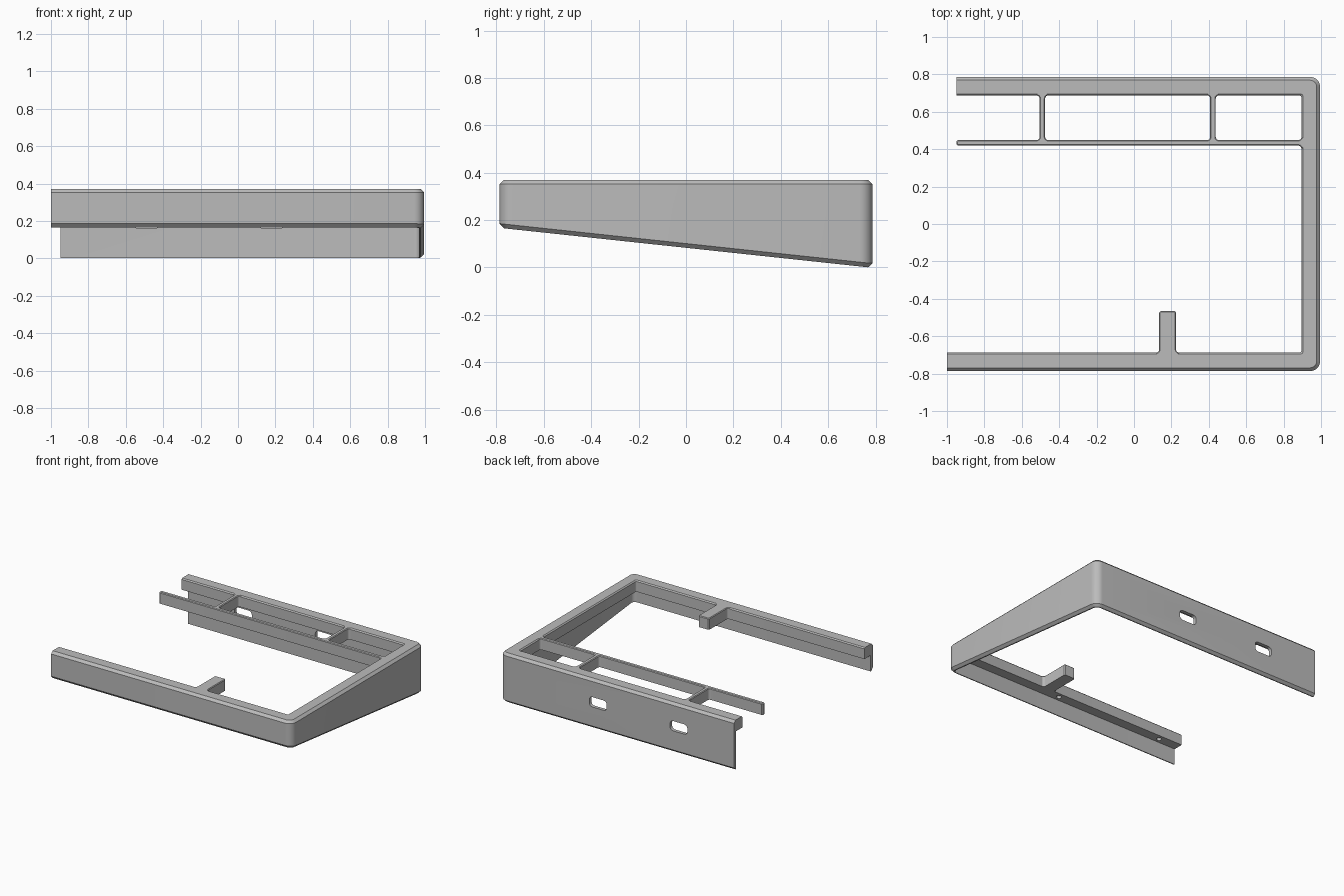
import bpy, bmesh, math

cube = bpy.data.objects.get("Cube")
if cube:
    bpy.data.objects.remove(cube, do_unlink=True)

grey = bpy.data.materials.new("plain grey")
grey.use_nodes = True
color = (0.5, 0.5, 0.5, 1)
grey.diffuse_color = color
grey.node_tree.nodes["Principled BSDF"].inputs["Base Color"].default_value = color

TOP = 0.37       # top face height
LIP = 0.285      # underside of the inward lip
HALF = 0.787     # half depth in y
CH = 0.018       # outer chamfer
WALL = 0.026     # skirt thickness
EDGE = 0.008     # small inner chamfer


def finish(name, bm):
    bmesh.ops.recalc_face_normals(bm, faces=bm.faces)
    mesh = bpy.data.meshes.new(name)
    bm.to_mesh(mesh)
    bm.free()
    mesh.materials.append(grey)
    obj = bpy.data.objects.new(name, mesh)
    bpy.context.collection.objects.link(obj)
    return obj


def base_z(y):
    return max(0.0, 0.083 - 0.107 * y)


def path(d, width):
    """Plan line of the U, moved inward by d, with rounded corners."""
    pts = [(-1.0, -HALF + d)]
    r = max(0.055 - d, 0.012)
    for side, start in ((-1, -90), (1, 0)):
        cx, cy = 0.995 - d - r, side * (HALF - d - r)
        for i in range(9):
            a = math.radians(start + i * 90 / 8)
            pts.append((cx + r * math.cos(a), cy + r * math.sin(a)))
    pts.append((-0.95, HALF - d))
    return pts


def frame():
    """Sweep the L-shaped section along the U, skirt ending on the slope."""
    w = 0.1
    section = [(0, CH, True), (0, TOP - CH, False), (CH, TOP, False),
               (w - EDGE, TOP, False), (w, TOP - EDGE, False),
               (w, LIP, False), (WALL, LIP, False),
               (WALL, 0, True), (CH, 0, True)]
    bm = bmesh.new()
    rails = []
    for d, z, on_slope in section:
        rails.append([bm.verts.new((x, y, z + base_z(y) if on_slope else z))
                      for x, y in path(d, w)])
    for a, b in zip(rails, rails[1:] + rails[:1]):
        for i in range(len(a) - 1):
            bm.faces.new((a[i], a[i + 1], b[i + 1], b[i]))
    bm.faces.new([r[0] for r in rails])
    bm.faces.new([r[-1] for r in rails])
    return finish("frame", bm)


def beam(name, mid, half, start, end, along_x=False, flare=(True, True)):
    """Straight bar flush with the top, with fillets where it meets others."""
    r = 0.016
    arc = [math.radians(i * 22.5) for i in range(5)]
    right = []
    for pos, sign, flared in ((start, 1, flare[0]), (end, -1, flare[1])):
        if flared:
            pts = [(half + r, pos - sign * 0.02)]
            pts += [(half + r - r * math.sin(a),
                     pos + sign * r * (1 - math.cos(a))) for a in arc]
        else:
            pts = [(half - EDGE, pos), (half, pos + sign * EDGE)]
        right += pts if sign > 0 else pts[::-1]
    outline = right + [(-u, v) for u, v in reversed(right)]
    bm = bmesh.new()
    loop = [bm.verts.new((v, mid + u, LIP) if along_x else (mid + u, v, LIP))
            for u, v in outline]
    face = bm.faces.new(loop)
    top = bmesh.ops.extrude_face_region(bm, geom=[face])["geom"]
    bmesh.ops.translate(bm, vec=(0, 0, TOP - LIP),
                        verts=[g for g in top if isinstance(g, bmesh.types.BMVert)])
    rim = [e for e in bm.edges if all(v.co.z > TOP - 0.001 for v in e.verts)]
    bmesh.ops.bevel(bm, geom=rim, offset=0.005, segments=1, affect='EDGES')
    return finish(name, bm)


def cut(target, cutter):
    mod = target.modifiers.new("cut", 'BOOLEAN')
    mod.operation, mod.solver, mod.object = 'DIFFERENCE', 'EXACT', cutter
    bpy.context.view_layer.objects.active = target
    bpy.ops.object.modifier_apply(modifier=mod.name)
    bpy.data.objects.remove(cutter, do_unlink=True)


def slot_cutter(x, z, half_w, half_h, r):
    """Rounded rectangle driven through the back skirt."""
    bm = bmesh.new()
    ring = []
    for q in range(4):
        sx, sz = (1, -1, -1, 1)[q], (1, 1, -1, -1)[q]
        for i in range(6):
            a = math.radians(q * 90 + i * 18)
            ring.append(bm.verts.new((x + sx * (half_w - r) + r * math.cos(a), HALF + 0.05,
                                      z + sz * (half_h - r) + r * math.sin(a))))
    face = bm.faces.new(ring)
    geom = bmesh.ops.extrude_face_region(bm, geom=[face])["geom"]
    bmesh.ops.translate(bm, vec=(0, -0.12, 0),
                        verts=[g for g in geom if isinstance(g, bmesh.types.BMVert)])
    return finish("slot_cutter", bm)


def hole_cutter(x, y):
    bm = bmesh.new()
    bmesh.ops.create_cone(bm, cap_ends=True, segments=16, radius1=0.018,
                          radius2=0.018, depth=0.1)
    bmesh.ops.translate(bm, verts=bm.verts, vec=(x, y, LIP))
    return finish("hole_cutter", bm)


# Frame with cable slots in the back and blind screw holes under the front lip
body = frame()
for x in (-0.49, 0.18):
    cut(body, slot_cutter(x, 0.198, 0.072, 0.037, 0.026))
for x in (-0.83, 0.06):
    cut(body, hole_cutter(x, -0.725))

# Cross bar, ribs to the back lip, and the front tab
parts = [
    body,
    beam("cross_bar", 0.434, 0.015, -0.95, 0.895, True, (False, True)),
    beam("left_rib", 0.422, 0.015, 0.449, 0.687),
    beam("right_rib", -0.49, 0.015, 0.449, 0.687),
    beam("front_tab", 0.18, 0.045, -0.687, -0.465, False, (True, False)),
]
for obj in bpy.context.selected_objects:
    obj.select_set(False)
for obj in parts:
    obj.select_set(True)
bpy.context.view_layer.objects.active = body
bpy.ops.object.shade_smooth_by_angle(angle=math.radians(30))
